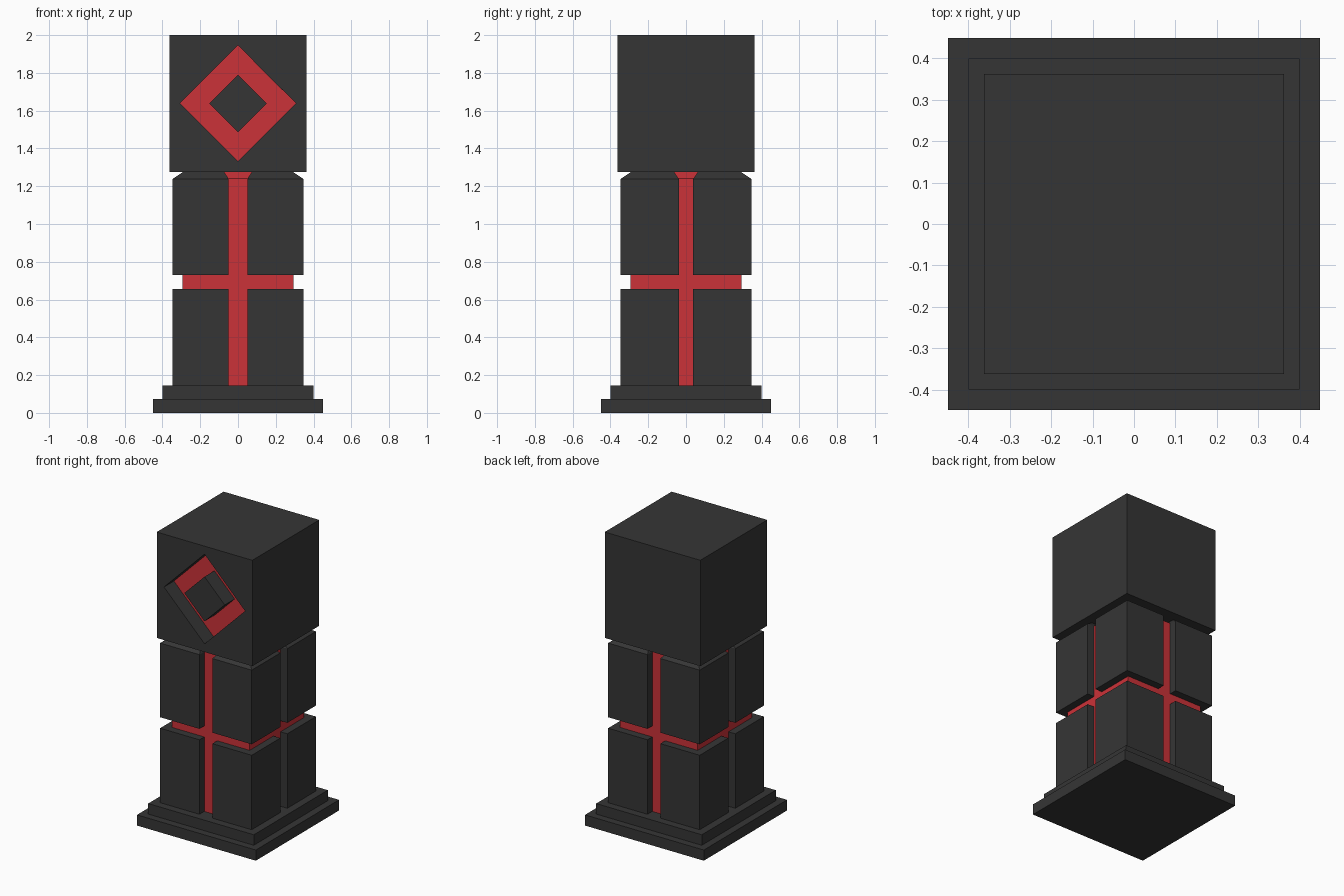
import bpy
import bmesh

if "Cube" in bpy.data.objects:
    bpy.data.objects.remove(bpy.data.objects["Cube"])


def material(name, rgb):
    m = bpy.data.materials.new(name)
    m.diffuse_color = (*rgb, 1)
    m.use_nodes = True
    m.node_tree.nodes["Principled BSDF"].inputs["Base Color"].default_value = m.diffuse_color
    return m


DARK = material("dark_stone", (0.036, 0.036, 0.036))
RED = material("red_glow", (0.6, 0.032, 0.04))


def loft(name, rings, mat):
    """Closed solid through a list of matching vertex rings."""
    bm = bmesh.new()
    loops = [[bm.verts.new(p) for p in ring] for ring in rings]
    bm.faces.new(loops[0])
    bm.faces.new(loops[-1])
    n = len(loops[0])
    for a, b in zip(loops, loops[1:]):
        for i in range(n):
            j = (i + 1) % n
            bm.faces.new((a[i], a[j], b[j], b[i]))
    bmesh.ops.recalc_face_normals(bm, faces=bm.faces[:])
    mesh = bpy.data.meshes.new(name)
    bm.to_mesh(mesh)
    bm.free()
    mesh.materials.append(mat)
    obj = bpy.data.objects.new(name, mesh)
    bpy.context.collection.objects.link(obj)
    return obj


def rect(x0, x1, y0, y1, z):
    return [(x0, y0, z), (x1, y0, z), (x1, y1, z), (x0, y1, z)]


def square(r, z):
    return rect(-r, r, -r, r, z)


def diamond(r, y, zc=1.638):
    return [(r, y, zc), (0, y, zc + r), (-r, y, zc), (0, y, zc - r)]


# Stepped base
loft("base_lower", [square(0.45, 0), square(0.45, 0.073)], DARK)
loft("base_upper", [square(0.4, 0.073), square(0.4, 0.145)], DARK)

# Red core, tapering under the head
loft("core", [square(0.295, 0.145), square(0.295, 1.24), square(0.24, 1.275)], RED)

# Four corner blocks in each of two tiers; the upper tier has chamfered tops
GX, GY, R = 0.049, 0.038, 0.347
for sx, xside in ((-1, "left"), (1, "right")):
    for sy, yside in ((-1, "front"), (1, "back")):
        def ring(z, inner=0, outer=0):
            return rect(sx * (GX + inner), sx * (R - outer),
                        sy * (GY + inner), sy * (R - outer), z)
        loft(f"lower_block_{yside}_{xside}", [ring(0.145), ring(0.655)], DARK)
        loft(f"upper_block_{yside}_{xside}",
             [ring(0.73), ring(1.238), ring(1.275, 0.024, 0.055)], DARK)

# Head with a diamond recess in the front
FRONT, FLOOR = -0.362, -0.255
head = loft("head", [square(0.362, 1.275), square(0.362, 2.0)], DARK)
cutter = loft("recess_cutter", [diamond(0.307, -0.5), diamond(0.307, FLOOR + 0.01)], DARK)
cutter.hide_render = True
mod = head.modifiers.new("recess", "BOOLEAN")
mod.operation = "DIFFERENCE"
mod.solver = "EXACT"
mod.object = cutter
bpy.context.view_layer.objects.active = head
bpy.ops.object.modifier_apply(modifier=mod.name)
bpy.data.objects.remove(cutter)

# Red recess floor and the dark diamond standing in its middle
loft("recess_floor", [diamond(0.307, FLOOR), diamond(0.307, FLOOR + 0.01)], RED)
loft("recess_centre", [diamond(0.153, FRONT), diamond(0.153, FLOOR)], DARK)
